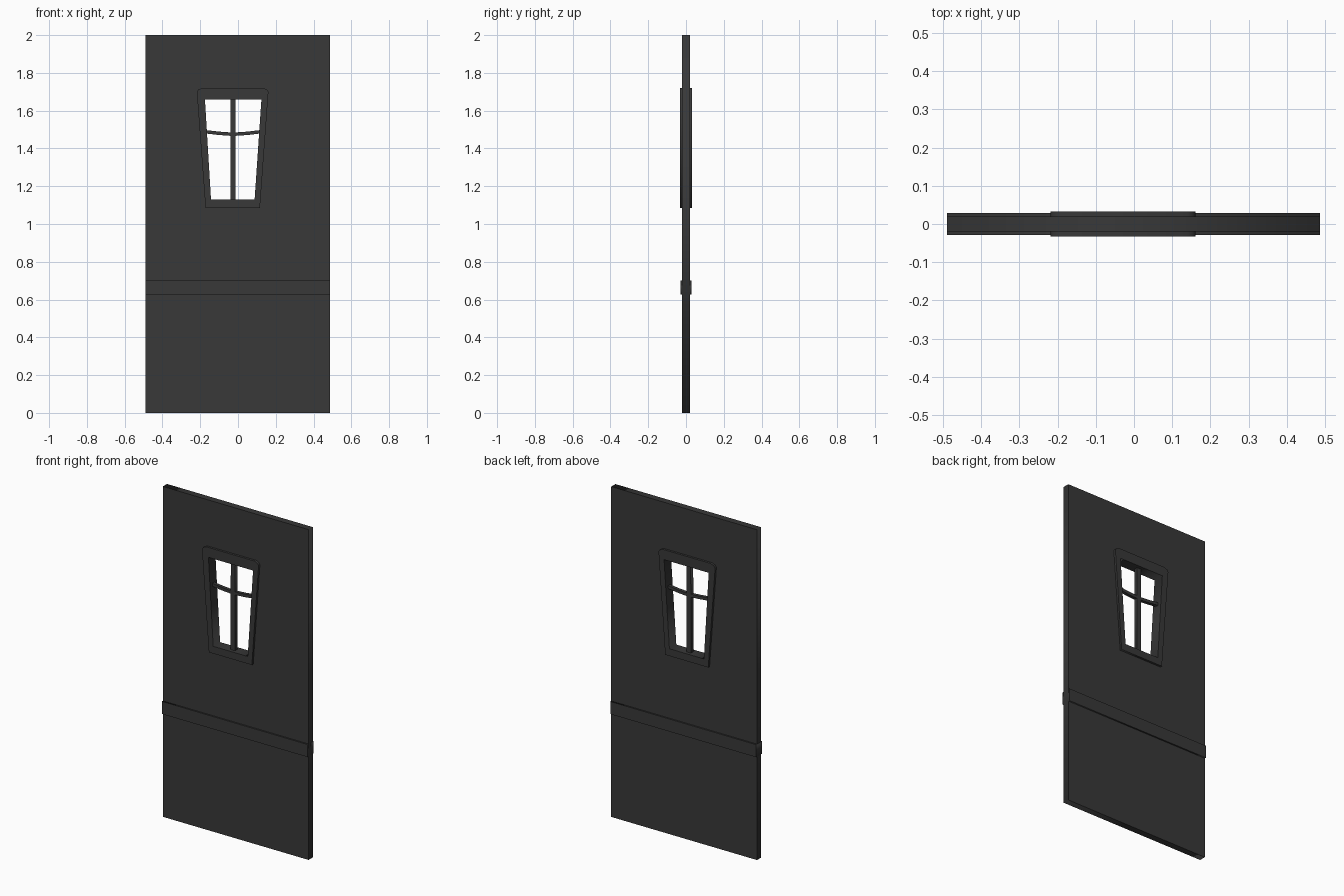
import bpy
from math import pi

if "Cube" in bpy.data.objects:
    bpy.data.objects.remove(bpy.data.objects["Cube"])

dark = bpy.data.materials.new("dark_paint")
dark.diffuse_color = (0.04, 0.04, 0.04, 1)
dark.use_nodes = True
dark.node_tree.nodes["Principled BSDF"].inputs["Base Color"].default_value = dark.diffuse_color


def slab(name, half_depth, *loops):
    """Extrude an (x, z) outline, with optional hole outlines, along y."""
    curve = bpy.data.curves.new(name + "_outline", 'CURVE')
    curve.dimensions = '2D'
    curve.fill_mode = 'BOTH'
    curve.extrude = half_depth
    for pts in loops:
        spline = curve.splines.new('POLY')
        spline.points.add(len(pts) - 1)
        for point, (x, z) in zip(spline.points, pts):
            point.co = (x, z, 0, 1)
        spline.use_cyclic_u = True
    obj = bpy.data.objects.new(name, curve)
    bpy.context.collection.objects.link(obj)
    obj.rotation_euler.x = pi / 2
    bpy.ops.object.select_all(action='DESELECT')
    obj.select_set(True)
    bpy.context.view_layer.objects.active = obj
    bpy.ops.object.convert(target='MESH')
    obj = bpy.context.object
    obj.data.materials.clear()
    obj.data.materials.append(dark)
    return obj


def rect(x0, x1, z0, z1):
    return [(x0, z0), (x1, z0), (x1, z1), (x0, z1)]


# Tapered window outlines
opening = [(-0.143, 1.13), (0.088, 1.13), (0.124, 1.66), (-0.175, 1.66)]
frame = [(-0.172, 1.086), (0.116, 1.086), (0.161, 1.70), (0.155, 1.709),
         (0.138, 1.72), (-0.187, 1.72), (-0.21, 1.712), (-0.218, 1.70)]

# Door leaf with its window hole, and the frame standing proud on both faces
slab("door_panel", 0.02, rect(-0.49, 0.487, 0, 2), opening)
slab("window_frame", 0.033, frame, opening)

# Horizontal rail around both faces
slab("cross_rail", 0.029, rect(-0.49, 0.487, 0.626, 0.702))

# Glazing bars: a straight upright and a slightly sagging crossbar
slab("upright_bar", 0.012, [(-0.041, 1.12), (-0.012, 1.12), (-0.012, 1.67), (-0.04, 1.67)])
sag = [(-0.17, 1.488), (-0.1, 1.480), (-0.027, 1.475), (0.05, 1.480), (0.116, 1.488)]
t = 0.009
slab("cross_bar", 0.01, [(x, z - t) for x, z in sag] + [(x, z + t) for x, z in reversed(sag)])
